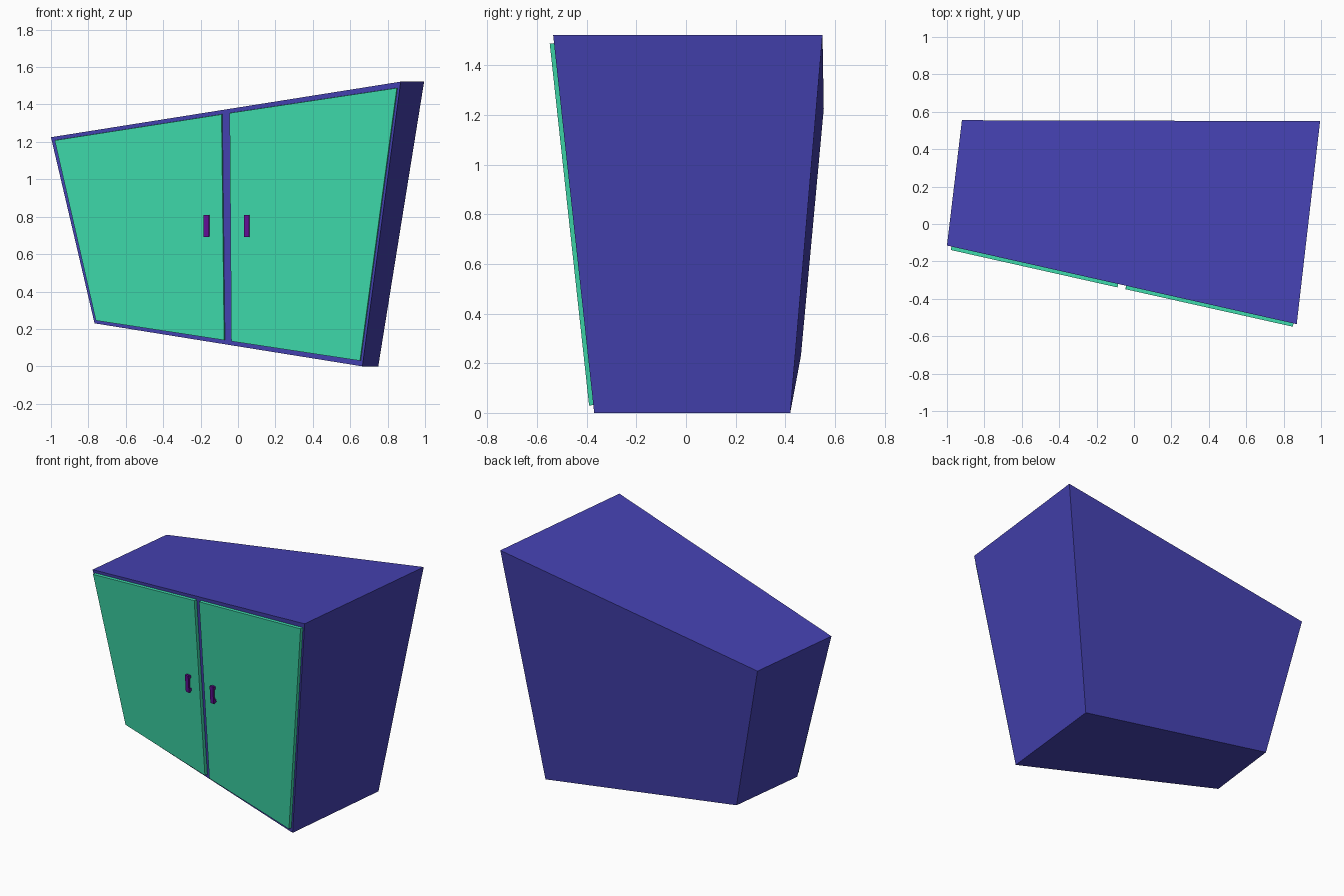
import bpy, bmesh
from mathutils import Vector

if "Cube" in bpy.data.objects:
    bpy.data.objects.remove(bpy.data.objects["Cube"])

NORMAL = Vector((-0.212, -1, -0.08)).normalized()


def material(name, rgb):
    m = bpy.data.materials.new(name)
    m.diffuse_color = (*rgb, 1)
    m.use_nodes = True
    m.node_tree.nodes["Principled BSDF"].inputs["Base Color"].default_value = m.diffuse_color
    return m


BLUE = material("body_blue", (0.06, 0.055, 0.45))
GREEN = material("door_green", (0.05, 0.72, 0.42))
PURPLE = material("handle_purple", (0.13, 0.005, 0.32))


def front(x, z, out=0.0):
    """Point on the slanted front plane seen at (x, z), moved outward."""
    return Vector((x, -0.229 - 0.212 * x - 0.08 * z - out, z))


def add_block(bm, near, far):
    """Six-sided block between two matching quads."""
    a = [bm.verts.new(p) for p in near]
    b = [bm.verts.new(p) for p in far]
    bm.faces.new(a)
    bm.faces.new(b[::-1])
    for i in range(4):
        j = (i + 1) % 4
        bm.faces.new((a[j], a[i], b[i], b[j]))


def panel(bm, corners, out, depth):
    near = [front(x, z, out) for x, z in corners]
    add_block(bm, near, [p - NORMAL * depth for p in near])


def finish(name, bm, mat):
    bmesh.ops.recalc_face_normals(bm, faces=bm.faces)
    me = bpy.data.meshes.new(name)
    bm.to_mesh(me)
    bm.free()
    me.materials.append(mat)
    ob = bpy.data.objects.new(name, me)
    bpy.context.collection.objects.link(ob)


# Skewed cabinet body: front quad and back quad
bm = bmesh.new()
add_block(bm,
          [front(-1, 1.225), front(-0.767, 0.23), front(0.665, 0), front(0.87, 1.522)],
          [(-0.92, 0.555, 1.225), (-0.70, 0.463, 0.23), (0.75, 0.42, 0), (0.995, 0.55, 1.522)])
finish("cabinet_body", bm, BLUE)

# Doors and their bar handles
doors = {
    "left": ([(-0.98, 1.208), (-0.76, 0.245), (-0.074, 0.14), (-0.088, 1.347)], -0.17),
    "right": ([(-0.045, 1.354), (-0.036, 0.134), (0.652, 0.03), (0.849, 1.488)], 0.045),
}
for side, (corners, hx) in doors.items():
    bm = bmesh.new()
    panel(bm, corners, 0.021, 0.022)
    finish(side + "_door", bm, GREEN)

    bm = bmesh.new()
    w = 0.014
    for z0, z1, out, depth in ((0.692, 0.808, 0.046, 0.012),
                               (0.696, 0.715, 0.036, 0.018),
                               (0.785, 0.804, 0.036, 0.018)):
        panel(bm, [(hx - w, z1), (hx - w, z0), (hx + w, z0), (hx + w, z1)], out, depth)
    finish(side + "_handle", bm, PURPLE)
